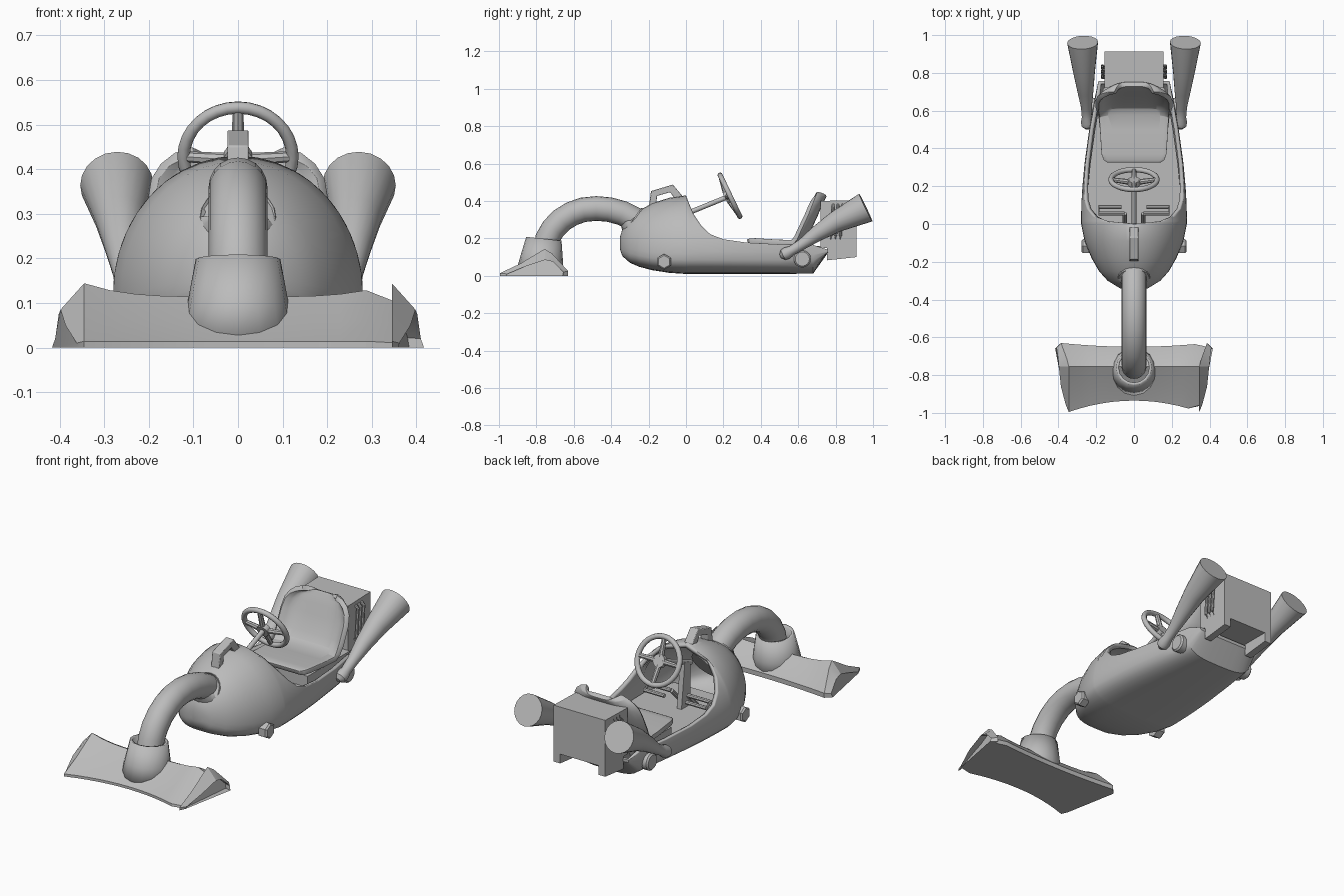
import bpy, bmesh, math
from mathutils import Vector

if "Cube" in bpy.data.objects:
    bpy.data.objects.remove(bpy.data.objects["Cube"], do_unlink=True)

grey = bpy.data.materials.new("plain grey")
grey.use_nodes = True
grey.diffuse_color = (0.5, 0.5, 0.5, 1)
grey.node_tree.nodes["Principled BSDF"].inputs["Base Color"].default_value = (0.5, 0.5, 0.5, 1)


def finish(name, bm, angle=35):
    bmesh.ops.remove_doubles(bm, verts=bm.verts, dist=0.0005)
    bmesh.ops.recalc_face_normals(bm, faces=bm.faces)
    mesh = bpy.data.meshes.new(name)
    bm.to_mesh(mesh)
    bm.free()
    ob = bpy.data.objects.new(name, mesh)
    bpy.context.collection.objects.link(ob)
    mesh.materials.append(grey)
    bpy.ops.object.select_all(action="DESELECT")
    ob.select_set(True)
    bpy.context.view_layer.objects.active = ob
    bpy.ops.object.shade_smooth_by_angle(angle=math.radians(angle))
    return ob


def loft(name, rings, closed=True, caps=(True, True), angle=35):
    """Skin a list of point rings that all have the same count."""
    bm = bmesh.new()
    rows = [[bm.verts.new(p) for p in ring] for ring in rings]
    n = len(rows[0])
    for a, b in zip(rows, rows[1:]):
        for i in range(n if closed else n - 1):
            j = (i + 1) % n
            bm.faces.new((a[i], a[j], b[j], b[i]))
    for row, cap in zip((rows[0], rows[-1]), caps):
        if cap:
            bm.faces.new(row)
    return finish(name, bm, angle)


def tube(name, path, radii, sides=16, caps=(True, True)):
    """Round tube along a path with a radius at each point."""
    pts = [Vector(p) for p in path]
    rings = []
    for i, p in enumerate(pts):
        t = (pts[min(i + 1, len(pts) - 1)] - pts[max(i - 1, 0)]).normalized()
        ref = Vector((0, 0, 1)) if abs(t.x) > 0.7 else Vector((1, 0, 0))
        u = (ref - t * ref.dot(t)).normalized()
        v = t.cross(u)
        r = radii[i] if isinstance(radii, (list, tuple)) else radii
        rings.append([p + r * (math.cos(a) * u + math.sin(a) * v)
                      for a in (math.tau * k / sides for k in range(sides))])
    return loft(name, rings, caps=caps)


def slab(name, outline, x0, x1):
    """Side outline of (y, z) points extruded across x."""
    return loft(name, [[(x, y, z) for y, z in outline] for x in (x0, x1)], angle=20)


def modify(ob, kind, **settings):
    mod = ob.modifiers.new(kind.title(), kind)
    for key, value in settings.items():
        setattr(mod, key, value)


# Body shell: y, half width, bottom, widest height, dome top, rim height (0 = closed)
SECTIONS = [
    (-.352, .03, .14, .17, .21, 0), (-.34, .075, .105, .16, .25, 0),
    (-.30, .14, .07, .145, .31, 0), (-.25, .185, .048, .135, .35, 0),
    (-.18, .225, .03, .125, .388, 0), (-.09, .262, .016, .12, .417, 0),
    (0, .28, .01, .12, .43, 0), (.015, .28, .01, .12, .43, .39),
    (.04, .28, .01, .12, .43, .33), (.08, .279, .01, .12, .43, .27),
    (.13, .277, .01, .12, .43, .222), (.2, .273, .01, .12, .43, .195),
    (.32, .262, .01, .12, .43, .178), (.5, .237, .01, .12, .43, .168),
    (.68, .205, .012, .11, .43, .165), (.758, .188, .122, .13, .43, .14)]


def body_ring(y, w, zb, zc, zt, rim):
    a0 = math.acos((rim - zc) / (zt - zc)) if rim else 0
    half = []
    for k in range(11):
        a = a0 + (math.pi / 2 - a0) * k / 10
        half.append((w * math.sin(a), zc + (zt - zc) * math.cos(a)))
    for k in range(1, 9):
        a = math.pi / 2 * k / 8
        half.append((w * math.cos(a) ** .6, zc - (zc - zb) * math.sin(a) ** .7))
    return [(x, y, z) for x, z in half] + [(-x, y, z) for x, z in half[-2::-1]]


body = loft("body_shell", [body_ring(*s) for s in SECTIONS], closed=False)
modify(body, "SOLIDIFY", thickness=.022, offset=-1)

# Cockpit floor and plinth under the seat
floor = [(y, w - .03) for y, w, *_ in SECTIONS if -.2 < y < .7]
loft("cockpit_floor", [[(-w, y, .07), (w, y, .07), (w, y, .1), (-w, y, .1)] for y, w in floor])
slab("seat_plinth", [(.36, .09), (.36, .16), (.72, .16), (.69, .09)], -.165, .165)

# Seat with rounded corners and wings that curl forward
SEAT = [(.33, .182, .14), (.34, .186, .16), (.37, .188, .172), (.5, .18, .18), (.58, .178, .186),
        (.62, .195, .19), (.65, .235, .195), (.69, .32, .195), (.71, .37, .186),
        (.724, .4, .165), (.735, .42, .135), (.74, .43, .1)]
rows = []
for y, z, w in SEAT:
    curl = .045 * min(1, max(0, (y - .56) / .08))
    rows.append([(w * u, y - curl * abs(u) ** 5, z + .2 * curl * abs(u) ** 5)
                 for u in (k / 8 - 1 for k in range(17))])
seat = loft("seat", rows, closed=False, caps=(False, False), angle=50)
modify(seat, "SOLIDIFY", thickness=.026, offset=0)
modify(seat, "BEVEL", width=.008, segments=2, limit_method="ANGLE")

# Rear motor box: main block, two legs at the bottom
slab("motor_box", [(.72, .15), (.72, .4), (.912, .405), (.912, .15)], -.155, .155)
for side, s in (("left", 1), ("right", -1)):
    slab(side + "_box_leg", [(.755, .083), (.755, .16), (.912, .16), (.912, .1)], s * .155, s * .115)
    for k in range(3):
        y = .775 + .025 * k
        tube(f"{side}_vent_{k + 1}", [(s * .15, y, .2), (s * .167, y, .215),
                                      (s * .167, y + .012, .365), (s * .15, y + .012, .38)], .008, 8)

    # Flared exhaust
    tube(side + "_exhaust",
         [(s * .245, .505, .105), (s * .247, .52, .112), (s * .248, .54, .122), (s * .25, .565, .135),
          (s * .252, .62, .168), (s * .257, .7, .225), (s * .264, .8, .288), (s * .272, .961, .365)],
         [.012, .03, .033, .026, .029, .042, .057, .082], 20)

    # Side bolts
    tube(side + "_front_bolt", [(s * .23, -.117, .075), (s * .27, -.117, .075), (s * .278, -.117, .075)],
         [.042, .042, .034], 6)
    tube(side + "_rear_bolt", [(s * .18, .622, .09), (s * .228, .622, .09), (s * .236, .622, .09)],
         [.046, .046, .038], 16)

    # Pedal frame and arm
    tube(side + "_pedal", [(s * .065, .09, .165), (s * .185, .09, .165), (s * .185, .055, .185),
                           (s * .05, .055, .185)], .011, 8)
    tube(side + "_pedal_arm", [(s * .05, .055, .185), (s * .05, -.02, .11)], .012, 8)

# Hose with its collar
HOSE = [(-.22, .26), (-.27, .3), (-.34, .335), (-.41, .354), (-.48, .36), (-.55, .353),
        (-.61, .332), (-.665, .298), (-.71, .252), (-.74, .2), (-.755, .12)]
tube("hose", [(0, y, z) for y, z in HOSE], .066, 20)
tube("hose_collar", [(0, -.2, .237), (0, -.27, .282), (0, -.288, .294), (0, -.288, .2945)],
     [.1, .09, .084, .066], 20)

# Nozzle neck, an open flared sleeve
neck = tube("nozzle_neck", [(0, -.78, .015), (0, -.772, .09), (0, -.76, .198)],
            [.128, .115, .095], 16, (False, False))
modify(neck, "SOLIDIFY", thickness=.015, offset=-1)

# Wide floor nozzle, skinned from right to left
stations = []
for k in range(-6, 7):
    x = .345 * k / 6
    c = (x / .345) ** 2
    front, ridge, back = -.935 - .06 * c, .114 + .03 * c ** 2, -.65 + .02 * c
    stations.append([(x, front, 0), (x, front, .014), (x, front * .55 - .75 * .45, .014 + ridge * .36),
                     (x, -.755, ridge), (x * 1.03, -.715, ridge * .82),
                     (x * 1.12, back, .025), (x * 1.12, back, 0)])
for s, at in ((-1, 0), (1, len(stations))):
    end = [(.36, -.96, 0), (.362, -.955, .01), (.387, -.86, .05), (.398, -.755, .085),
           (.402, -.71, .075), (.41, -.655, .02), (.417, -.66, 0)]
    stations.insert(at, [(s * x, y, z) for x, y, z in end])
loft("floor_nozzle", stations, angle=28)

# Carry handle on the hood
handle = slab("carry_handle", [(-.198, .37), (-.187, .453), (-.07, .488), (-.018, .425), (-.018, .4),
                               (-.05, .4), (-.085, .447), (-.155, .427), (-.16, .37)], -.024, .024)
modify(handle, "BEVEL", width=.004, segments=2, limit_method="ANGLE")

# Steering wheel with hub, four spokes and column
centre, axis, down = Vector((0, .235, .428)), Vector((0, .9, .43)), Vector((0, .43, -.9))
bpy.ops.mesh.primitive_torus_add(major_radius=.122, minor_radius=.014, major_segments=32,
                                 minor_segments=10, location=centre, rotation=(-1.125, 0, 0))
wheel = bpy.context.object
wheel.name = "steering_wheel"
wheel.data.materials.append(grey)
bpy.ops.object.shade_smooth()
hub = centre - axis * .015
tube("wheel_hub", [hub - axis * .014, hub + axis * .014], .034, 16)
for k, d in enumerate((down, -down, Vector((1, 0, 0)), Vector((-1, 0, 0)))):
    tube(f"wheel_spoke_{k + 1}", [hub + d * .02, centre + d * .118], [.015, .012], 8)
tube("steering_column", [(0, -.04, .315), hub], .013, 12)
slab("column_bracket", [(-.02, .09), (-.02, .33), (.03, .345), (.06, .09)], -.014, .014)
